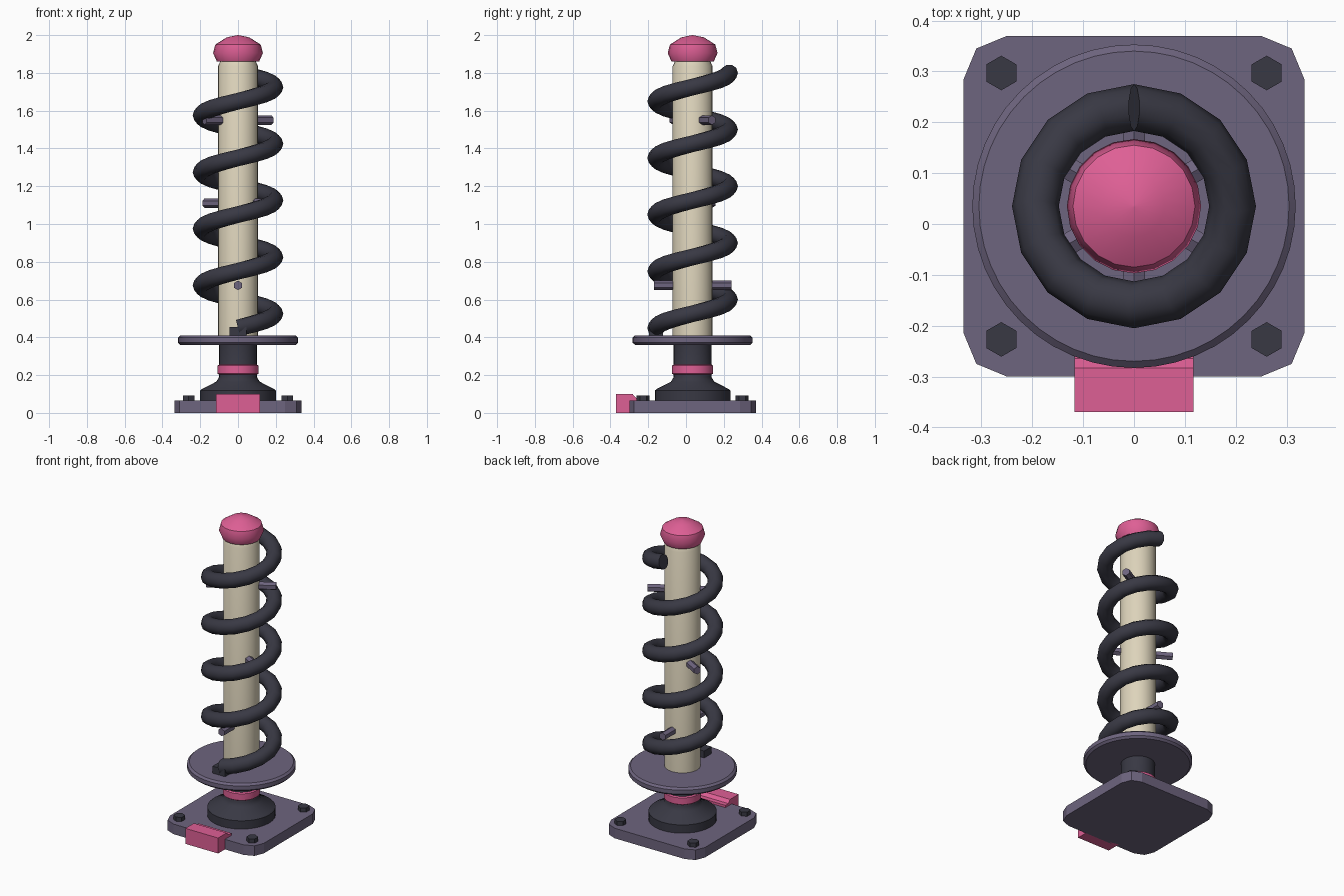
import bpy, bmesh
from math import pi, sin, cos, radians
from mathutils import Vector, Matrix

cube = bpy.data.objects.get("Cube")
if cube:
    bpy.data.objects.remove(cube, do_unlink=True)

AXIS_Y = 0.035  # all round parts share this vertical axis


def material(name, rgb):
    m = bpy.data.materials.new(name)
    m.use_nodes = True
    m.diffuse_color = (*rgb, 1)
    m.node_tree.nodes["Principled BSDF"].inputs["Base Color"].default_value = (*rgb, 1)
    return m


PURPLE = material("muted purple", (0.155, 0.128, 0.21))
DARK = material("charcoal", (0.04, 0.04, 0.057))
PINK = material("pink", (0.73, 0.115, 0.30))
CREAM = material("cream", (0.73, 0.66, 0.50))


def finish(name, bm, mat, smooth=None):
    bmesh.ops.recalc_face_normals(bm, faces=bm.faces)
    mesh = bpy.data.meshes.new(name)
    bm.to_mesh(mesh)
    bm.free()
    mesh.materials.append(mat)
    ob = bpy.data.objects.new(name, mesh)
    bpy.context.collection.objects.link(ob)
    if smooth:
        bpy.ops.object.select_all(action='DESELECT')
        ob.select_set(True)
        bpy.context.view_layer.objects.active = ob
        bpy.ops.object.shade_smooth_by_angle(angle=radians(smooth))
    return ob


def loft(bm, rings):
    """Bridge equal rings of points and cap both ends."""
    loops = [[bm.verts.new(p) for p in ring] for ring in rings]
    n = len(loops[0])
    for a, b in zip(loops, loops[1:]):
        for i in range(n):
            j = (i + 1) % n
            bm.faces.new((a[i], a[j], b[j], b[i]))
    bm.faces.new(loops[0])
    bm.faces.new(loops[-1])


def lathe(name, profile, sides, mat, smooth=35):
    bm = bmesh.new()
    loft(bm, [[(r * cos(2 * pi * i / sides), AXIS_Y + r * sin(2 * pi * i / sides), z)
               for i in range(sides)] for r, z in profile])
    return finish(name, bm, mat, smooth)


def box(bm, size, centre):
    m = Matrix.Translation(centre) @ Matrix.Diagonal((*size, 1))
    bmesh.ops.create_cube(bm, size=1, matrix=m)


# Base plate with rounded corners
bm = bmesh.new()
box(bm, (0.67, 0.67, 0.065), (0, AXIS_Y, 0.0325))
upright = [e for e in bm.edges if abs(e.verts[0].co.z - e.verts[1].co.z) > 0.01]
bmesh.ops.bevel(bm, geom=upright, offset=0.085, segments=2, profile=0.5, affect='EDGES')
finish("base_plate", bm, PURPLE)

# Hexagonal corner bolts
for sx, side in ((-1, "right"), (1, "left")):
    for sy, end in ((-1, "front"), (1, "back")):
        bm = bmesh.new()
        bmesh.ops.create_cone(
            bm, cap_ends=True, segments=6, radius1=0.034, radius2=0.034, depth=0.035,
            matrix=Matrix.Translation((sx * 0.261, AXIS_Y + sy * 0.262, 0.0745)))
        if all(abs(v.co.x - sx * 0.261) > 0.01 for v in bm.verts):
            bmesh.ops.rotate(bm, verts=bm.verts, cent=(sx * 0.261, AXIS_Y + sy * 0.262, 0),
                             matrix=Matrix.Rotation(pi / 6, 3, 'Z'))
        finish(f"bolt_{end}_{side}", bm, DARK)

# Front latch: a block with a sloped step at its back
bm = bmesh.new()
section = [(-0.37, 0), (-0.37, 0.1), (-0.283, 0.1), (-0.265, 0.08), (-0.235, 0.08), (-0.235, 0)]
loft(bm, [[(x, y, z) for y, z in section] for x in (-0.117, 0.117)])
finish("front_latch", bm, PINK)

# Turned parts, bottom to top
lathe("flange_and_neck", [(0.2, 0.06), (0.2, 0.118), (0.19, 0.127), (0.115, 0.165),
                          (0.1, 0.19), (0.1, 0.37)], 32, DARK)
lathe("neck_ring", [(0.1, 0.202), (0.109, 0.208), (0.109, 0.25), (0.1, 0.256)], 32, PINK)
lathe("spring_seat", [(0.305, 0.36), (0.318, 0.372), (0.318, 0.398), (0.305, 0.41)], 48, PURPLE)
lathe("mast", [(0.106, 0.40), (0.106, 1.835), (0.092, 1.865)], 24, CREAM)
lathe("mast_cap", [(0.112, 1.86), (0.132, 1.905), (0.12, 1.95), (0.06, 1.988), (0.002, 2.0)],
      20, PINK, 40)

# Coil spring
TURNS, STEPS, SIDES = 4.5, 16, 10
RADIUS, TUBE, PITCH, START = 0.194, 0.046, 0.3, 0.45
rings = []
for k in range(int(TURNS * STEPS) + 1):
    a = 2 * pi * k / STEPS - pi / 2
    out = Vector((cos(a), sin(a), 0))
    tangent = Vector((-sin(a) * RADIUS, cos(a) * RADIUS, PITCH / (2 * pi))).normalized()
    up = out.cross(tangent)
    centre = out * RADIUS + Vector((0, AXIS_Y, START + PITCH * k / STEPS))
    rings.append([centre + TUBE * (out * cos(t) + up * sin(t))
                  for t in (2 * pi * s / SIDES for s in range(SIDES))])
bm = bmesh.new()
loft(bm, rings)
finish("coil_spring", bm, DARK, 50)

# Clip holding the lower end of the spring
bm = bmesh.new()
box(bm, (0.09, 0.075, 0.05), (0, AXIS_Y - RADIUS, 0.43))
finish("spring_clip", bm, DARK)

# Hexagonal cross pins through the mast
for name, angle, z in (("lower", 90, 0.675), ("middle", 150, 1.11), ("upper", 30, 1.55)):
    a = radians(angle)
    along, across = Vector((cos(a), sin(a), 0)), Vector((-sin(a), cos(a), 0))
    bm = bmesh.new()
    loft(bm, [[Vector((0, AXIS_Y, z)) + along * d
               + 0.025 * (across * sin(t) + Vector((0, 0, cos(t))))
               for t in (i * pi / 3 for i in range(6))] for d in (-0.205, 0.205)])
    finish(f"{name}_pin", bm, PURPLE)
